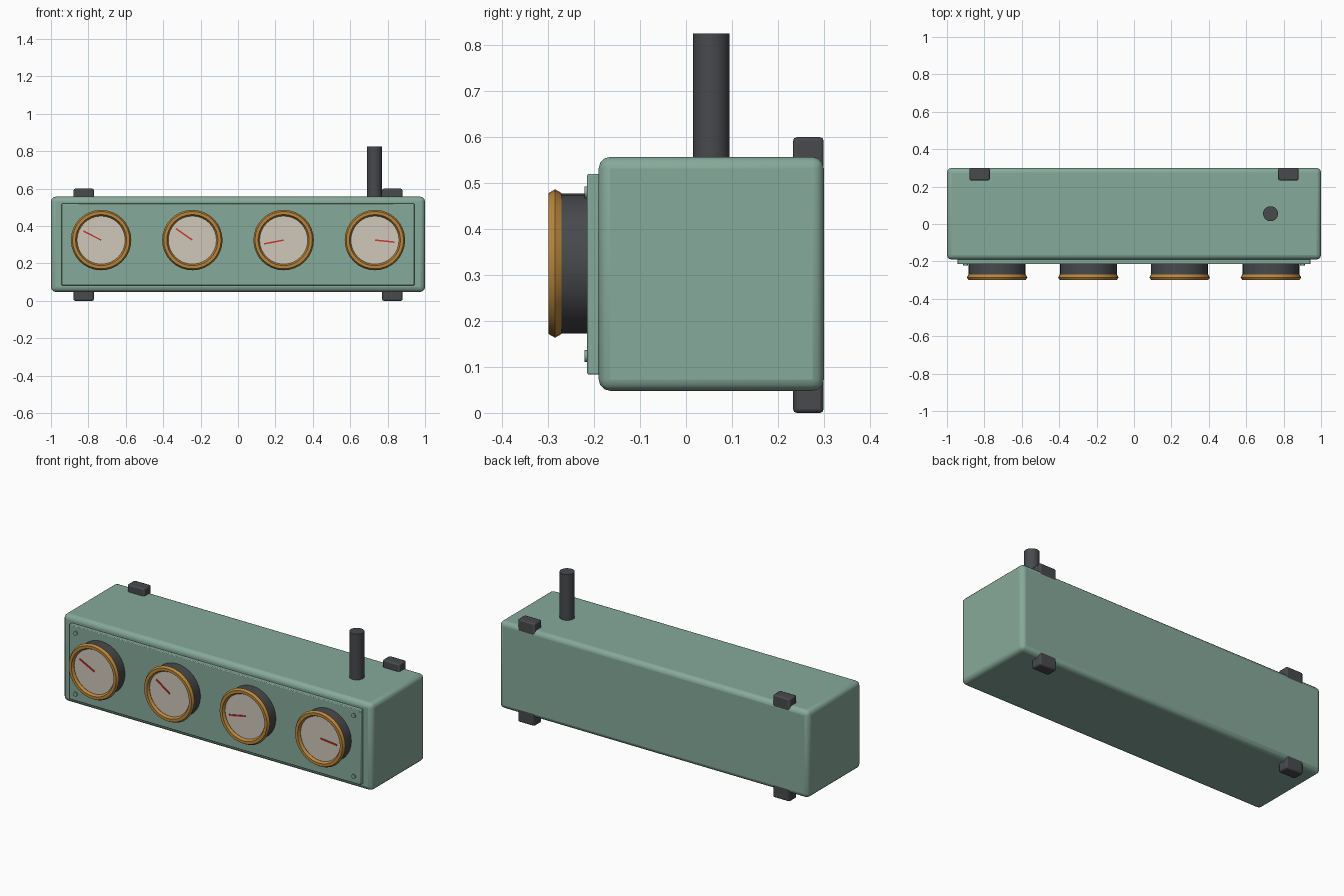
import bpy
import math

cube = bpy.data.objects.get("Cube")
if cube:
    bpy.data.objects.remove(cube, do_unlink=True)


def material(name, r, g, b):
    m = bpy.data.materials.new(name)
    m.use_nodes = True
    m.diffuse_color = (r, g, b, 1)
    bsdf = m.node_tree.nodes["Principled BSDF"]
    bsdf.inputs["Base Color"].default_value = (r, g, b, 1)
    bsdf.inputs["Roughness"].default_value = 0.6
    return m


GREEN = material("sage green", 0.24, 0.40, 0.325)
DARK = material("dark grey", 0.065, 0.067, 0.073)
BRASS = material("brass", 0.49, 0.24, 0.045)
CREAM = material("cream", 0.62, 0.57, 0.49)
RED = material("red", 0.60, 0.04, 0.03)


def finish(name, mat, smooth=True):
    ob = bpy.context.object
    ob.name = name
    ob.data.materials.clear()
    ob.data.materials.append(mat)
    if smooth:
        bpy.ops.object.shade_smooth_by_angle(angle=math.radians(35))
    return ob


def box(name, mat, low, high, bevel=0.0, segments=2):
    centre = [(a + b) / 2 for a, b in zip(low, high)]
    bpy.ops.mesh.primitive_cube_add(size=1, location=centre)
    bpy.context.object.scale = [b - a for a, b in zip(low, high)]
    bpy.ops.object.transform_apply(location=False, rotation=False, scale=True)
    ob = finish(name, mat, bevel > 0)
    if bevel:
        mod = ob.modifiers.new("rounded edges", "BEVEL")
        mod.width = bevel
        mod.segments = segments
    return ob


def disc(name, mat, x, z, radius, front, back, sides=32):
    """Cylinder lying along y."""
    bpy.ops.mesh.primitive_cylinder_add(
        vertices=sides, radius=radius, depth=back - front,
        location=(x, (front + back) / 2, z), rotation=(math.pi / 2, 0, 0))
    return finish(name, mat)


# Housing and front panel
box("housing", GREEN, (-1, -0.19, 0.048), (1, 0.3, 0.557), 0.025, 3)
box("front_panel", GREEN, (-0.943, -0.215, 0.083), (0.943, -0.188, 0.52), 0.004)

# Mounting straps, let into the back of the housing
for side, x in (("right", -0.825), ("left", 0.825)):
    box("strap_" + side, DARK, (x - 0.054, 0.233, 0), (x + 0.054, 0.2995, 0.6), 0.008)

# Panel screws with slots
for x in (-0.9, 0.9):
    for z in (0.124, 0.48):
        disc("panel_screw", GREEN, x, z, 0.013, -0.221, -0.21, 12)

# Cable conduit
bpy.ops.mesh.primitive_cylinder_add(
    vertices=24, radius=0.04, depth=0.325, location=(0.73, 0.055, 0.6625))
finish("conduit", DARK)

# Gauges: barrel, face, bezel ring and needle
DIAL_Z = 0.325
for x, angle in ((-0.732, 153), (-0.244, 145), (0.244, 191), (0.732, -6)):
    disc("gauge_barrel", DARK, x, DIAL_Z, 0.152, -0.272, -0.21)
    disc("gauge_face", CREAM, x, DIAL_Z, 0.14, -0.28, -0.265)
    bpy.ops.mesh.primitive_torus_add(
        location=(x, -0.285, DIAL_Z), rotation=(math.pi / 2, 0, 0),
        major_segments=32, minor_segments=6, major_radius=0.145, minor_radius=0.0165)
    finish("gauge_bezel", BRASS)
    a = math.radians(angle)
    needle = box("gauge_needle", RED, (0, -0.285, -0.004), (0.106, -0.279, 0.004))
    needle.location = (x + 0.053 * math.cos(a), -0.282, DIAL_Z + 0.053 * math.sin(a))
    needle.rotation_euler = (0, -a, 0)
